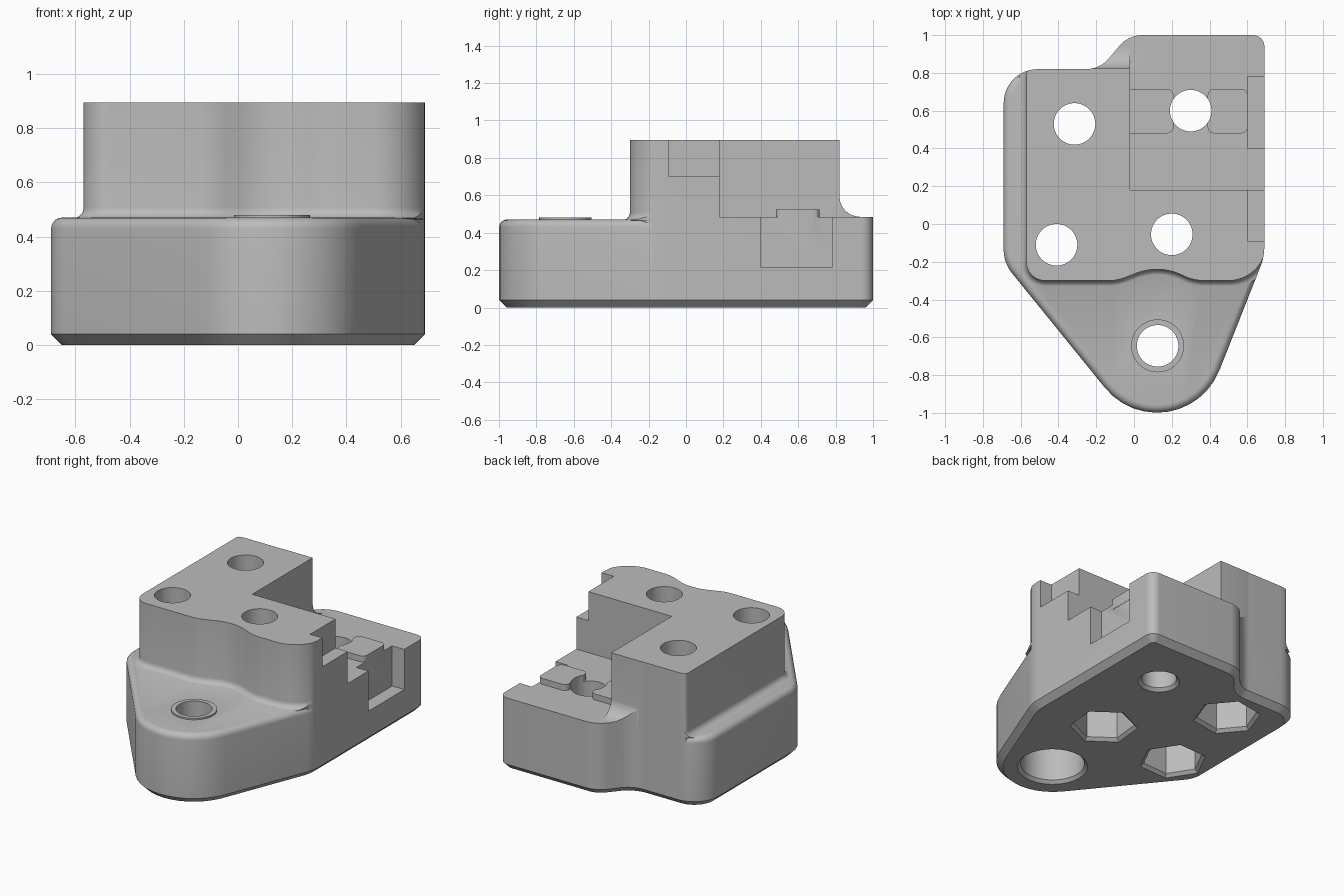
import bpy, bmesh, math
from mathutils import Vector

if "Cube" in bpy.data.objects:
    bpy.data.objects.remove(bpy.data.objects["Cube"])

grey = bpy.data.materials.new("plain grey")
grey.use_nodes = True
colour = (0.5, 0.5, 0.5, 1)
grey.diffuse_color = colour
grey.node_tree.nodes["Principled BSDF"].inputs["Base Color"].default_value = colour


def rounded(corners, steps=12):
    """Counter-clockwise outline from (x, y, radius) corners."""
    pts = []
    for i, (x, y, r) in enumerate(corners):
        p = Vector((x, y))
        a = (Vector(corners[i - 1][:2]) - p).normalized()
        b = (Vector(corners[(i + 1) % len(corners)][:2]) - p).normalized()
        if r == 0:
            pts.append(p)
            continue
        half = a.angle(b) / 2
        centre = p + (a + b).normalized() * (r / math.sin(half))
        start = p + a * (r / math.tan(half)) - centre
        end = p + b * (r / math.tan(half)) - centre
        sweep = start.angle(end)
        for k in range(steps + 1):
            t = k / steps
            pts.append(centre + (start * math.sin((1 - t) * sweep)
                                 + end * math.sin(t * sweep)) / math.sin(sweep))
    return pts


def circle(x, y, r, sides=48, turn=0.0):
    return [Vector((x + r * math.cos(turn + math.tau * i / sides),
                    y + r * math.sin(turn + math.tau * i / sides))) for i in range(sides)]


def loft(name, pts, levels):
    """Solid from an outline, with (height, outward offset) levels."""
    n = len(pts)
    shifts = []
    for i, p in enumerate(pts):
        d1 = (p - pts[i - 1]).normalized()
        d2 = (pts[(i + 1) % n] - p).normalized()
        n1, n2 = Vector((d1.y, -d1.x)), Vector((d2.y, -d2.x))
        shifts.append((n1 + n2) / (1 + n1.dot(n2)))
    bm = bmesh.new()
    rings = [[bm.verts.new((*(p + s * off), z)) for p, s in zip(pts, shifts)]
             for z, off in levels]
    bm.faces.new(rings[0][::-1])
    bm.faces.new(rings[-1])
    for lo, hi in zip(rings, rings[1:]):
        for i in range(n):
            j = (i + 1) % n
            bm.faces.new((lo[i], lo[j], hi[j], hi[i]))
    mesh = bpy.data.meshes.new(name)
    bm.to_mesh(mesh)
    bm.free()
    mesh.materials.append(grey)
    ob = bpy.data.objects.new(name, mesh)
    bpy.context.collection.objects.link(ob)
    return ob


def box(name, x0, x1, y0, y1, z0, z1, r=0.0):
    return loft(name, rounded([(x0, y0, r), (x1, y0, r), (x1, y1, r), (x0, y1, r)], 6),
                [(z0, 0), (z1, 0)])


def combine(target, other, operation):
    """Boolean the other solid into the target and discard it."""
    mod = target.modifiers.new("bool", 'BOOLEAN')
    mod.object, mod.operation, mod.solver = other, operation, 'EXACT'
    bpy.context.view_layer.objects.active = target
    bpy.ops.object.modifier_apply(modifier=mod.name)
    bpy.data.objects.remove(other)


# Base plate: chamfered underneath, rounded on top
outline = rounded([(0.229, -1.339, 0.355), (0.69, -0.174, 0.3), (0.69, 1, 0.06),
                   (-0.03, 1, 0.16), (-0.18, 0.82, 0.16), (-0.69, 0.82, 0.18),
                   (-0.69, -0.206, 0.2)])
arc = [math.radians(a) for a in range(0, 91, 15)]
base_levels = [(0, -0.04), (0.04, 0)]
base_levels += [(0.43 + 0.04 * math.sin(a), 0.04 * math.cos(a) - 0.04) for a in arc]
block = loft("mounting_block", outline, base_levels)

# Tower with a wavy front and a small fillet at its foot
wave = rounded([(-0.57, 0.822, 0.03), (-0.57, -0.3, 0.1), (-0.09, -0.3, 0.25),
                (0.13, -0.215, 0.3), (0.32, -0.3, 0.25), (0.7, -0.3, 0.2),
                (0.7, 0.822, 0)])
tower_levels = [(0.2, 0), (0.464, 0)]
tower_levels += [(0.508 - 0.04 * math.cos(a), 0.04 - 0.04 * math.sin(a)) for a in arc]
tower = loft("tower", wave, tower_levels + [(0.895, 0)])

# Rear ledge and the cove that joins it to the tower
combine(tower, box("ledge", -0.4, 0.8, 0.3, 1.1, 0.2, 0.485), 'UNION')
cove_profile = [Vector((0.7, 0.45)), Vector((0.93, 0.45))]
cove_profile += [Vector((0.93 - 0.11 * math.sin(a), 0.595 - 0.11 * math.cos(a))) for a in arc]
cove_profile += [Vector((0.7, 0.595))]
cove = loft("cove", cove_profile, [(-0.3, 0), (0.1, 0)])
for v in cove.data.vertices:
    v.co = (v.co.z, v.co.x, v.co.y)
combine(tower, cove, 'UNION')
combine(tower, loft("trim", outline, [(0.1, 0), (1, 0)]), 'INTERSECT')
combine(block, tower, 'UNION')

# Corner pocket, side notch and side slot
combine(block, box("pocket", -0.02, 0.9, 0.18, 1.2, 0.485, 1), 'DIFFERENCE')
combine(block, box("notch", 0.6, 0.9, -0.09, 0.3, 0.70, 1), 'DIFFERENCE')
combine(block, box("slot", 0.6, 0.9, 0.40, 0.78, 0.215, 0.6), 'DIFFERENCE')

# Locating pads in the pocket, and the collar on the nose
for x0, x1 in ((-0.08, 0.21), (0.39, 0.602)):
    combine(block, box("pad", x0, x1, 0.48, 0.715, 0.45, 0.525, 0.035), 'UNION')
combine(block, loft("collar", circle(0.125, -0.645, 0.14), [(0.4, 0), (0.48, 0)]), 'UNION')

# Bolt holes, each with its recess underneath: radius, sides, turn, depth
holes = [(-0.315, 0.53, 0.19, 6, 0.17, 0.36), (-0.41, -0.11, 0.19, 6, 0.05, 0.36),
         (0.2, -0.055, 0.19, 6, 0.42, 0.36), (0.125, -0.645, 0.2, 48, 0, 0.32),
         (0.3, 0.6, 0.11, 48, 0, 0.2)]
for x, y, r, sides, turn, depth in holes:
    combine(block, loft("bore", circle(x, y, 0.11), [(-0.1, 0), (1, 0)]), 'DIFFERENCE')
    flare = 0.02
    combine(block, loft("recess", circle(x, y, r, sides, turn),
                        [(-0.02, 2 * flare), (flare, 0), (depth, 0)]), 'DIFFERENCE')

# Smooth the curved walls, keep the edges crisp
bpy.ops.object.select_all(action='DESELECT')
block.select_set(True)
bpy.context.view_layer.objects.active = block
bpy.ops.object.shade_smooth_by_angle(angle=math.radians(25))
